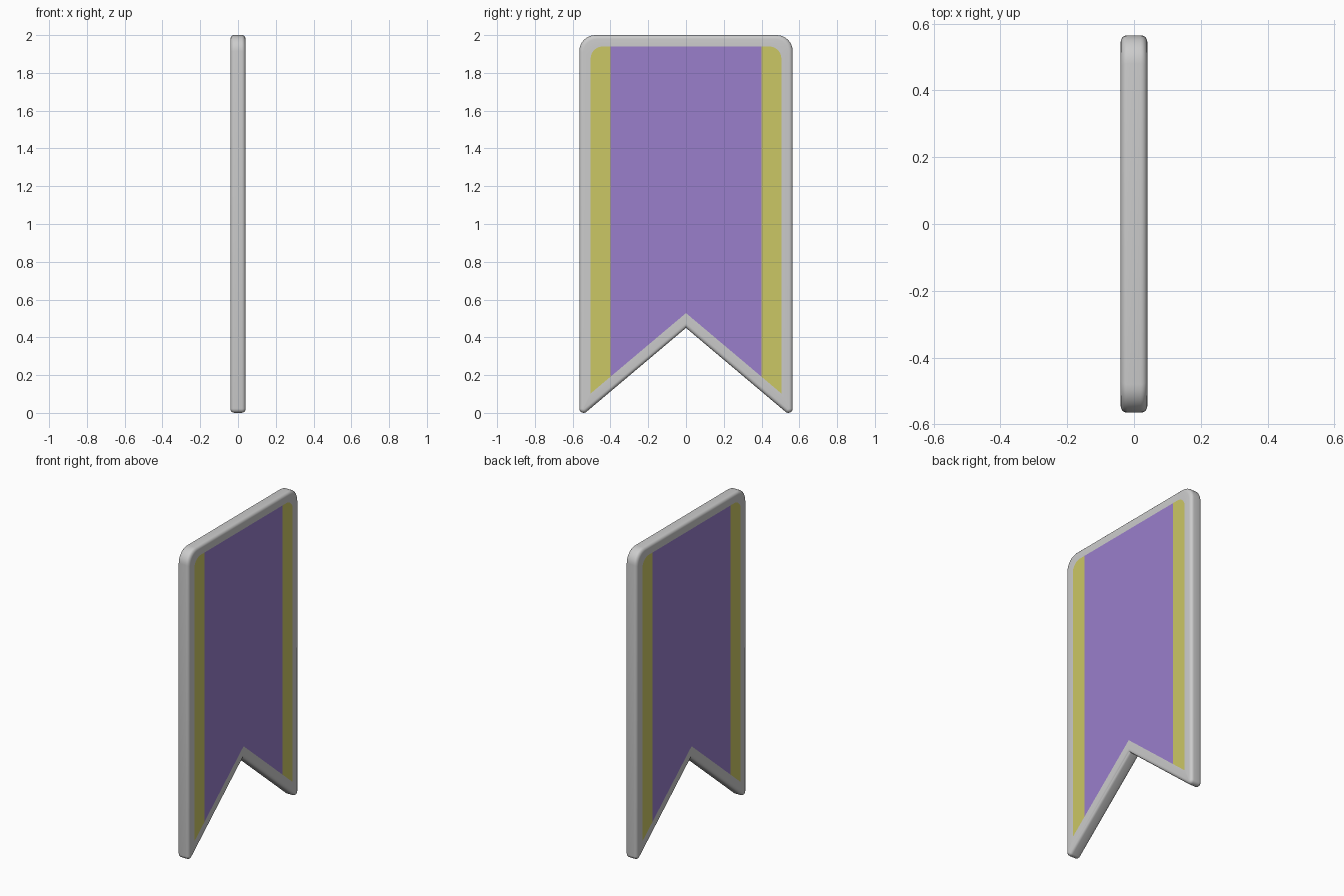
import bpy, bmesh, math
from mathutils import Vector

if "Cube" in bpy.data.objects:
    bpy.data.objects.remove(bpy.data.objects["Cube"])

HALF_W, TOP, APEX = 0.565, 2.0, 0.45
SLOPE = 0.843
SLANT = math.sqrt(1 + SLOPE ** 2)
HALF_T, BEVEL, BORDER = 0.04, 0.02, 0.06


def outline(d):
    """Swallow-tailed outline in the (y, z) plane, inset by d."""
    y, top, apex = HALF_W - d, TOP - d, APEX + SLANT * d
    tip = apex - SLOPE * y
    r_top, r_tip = 0.085 - 0.33 * d, max(0.023 - d, 0.0005)
    corners = [(-y, top, r_top), (-y, tip, r_tip), (0, apex, 0),
               (y, tip, r_tip), (y, top, r_top)]
    pts = []
    for i, (cy, cz, r) in enumerate(corners):
        p = Vector((cy, cz))
        if r == 0:
            pts.append(p)
            continue
        a = (Vector(corners[i - 1][:2]) - p).normalized()
        b = (Vector(corners[(i + 1) % 5][:2]) - p).normalized()
        half = a.angle(b) / 2
        c = p + (a + b).normalized() * r / math.sin(half)
        start = p + a * r / math.tan(half) - c
        end = p + b * r / math.tan(half) - c
        sweep = math.pi - 2 * half
        for k in range(9):
            t = k / 8
            pts.append(c + (start * math.sin((1 - t) * sweep)
                            + end * math.sin(t * sweep)) / math.sin(sweep))
    return pts


def add_ring(bm, x, d):
    return [bm.verts.new((x, p.x, p.y)) for p in outline(d)]


def finish(bm, name, color=None):
    mesh = bpy.data.meshes.new(name)
    bm.to_mesh(mesh)
    bm.free()
    ob = bpy.data.objects.new(name, mesh)
    bpy.context.collection.objects.link(ob)
    if color:
        mat = bpy.data.materials.new(name + "_color")
        mat.diffuse_color = (*color, 1)
        mat.use_nodes = True
        mat.node_tree.nodes["Principled BSDF"].inputs["Base Color"].default_value = mat.diffuse_color
        mesh.materials.append(mat)
    return ob


# Rounded grey border running around the banner
bm = bmesh.new()
quarter = [(HALF_T - BEVEL + BEVEL * math.cos(a), BEVEL - BEVEL * math.sin(a))
           for a in [math.radians(18 * i) for i in range(6)]]
half_profile = [(HALF_T, BORDER)] + quarter
profile = half_profile + [(-x, d) for x, d in reversed(half_profile)]
rings = [add_ring(bm, x, d) for x, d in profile]
for r0, r1 in zip(rings, rings[1:]):
    for i in range(len(r0)):
        j = (i + 1) % len(r0)
        bm.faces.new((r0[i], r0[j], r1[j], r1[i]))
bmesh.ops.recalc_face_normals(bm, faces=bm.faces)
border = finish(bm, "border")
bpy.context.view_layer.objects.active = border
border.select_set(True)
bpy.ops.object.shade_smooth_by_angle(angle=math.radians(35))


# Coloured cloth bands, flush with the border on both faces
def band(name, y_min, y_max, color):
    bm = bmesh.new()
    for x in (HALF_T, -HALF_T):
        f = bm.faces.new(add_ring(bm, x, BORDER))
        f.normal_update()
        if f.normal.x * x < 0:
            f.normal_flip()
    for y, s in ((y_min, -1), (y_max, 1)):
        bmesh.ops.bisect_plane(bm, geom=bm.verts[:] + bm.edges[:] + bm.faces[:],
                               plane_co=(0, y, 0), plane_no=(0, s, 0), clear_outer=True)
    bmesh.ops.triangulate(bm, faces=bm.faces[:])
    finish(bm, name, color)


YELLOW, PURPLE = (0.60, 0.57, 0.13), (0.32, 0.21, 0.60)
band("center_panel", -0.4, 0.4, PURPLE)
band("left_stripe", -0.6, -0.4, YELLOW)
band("right_stripe", 0.4, 0.6, YELLOW)
